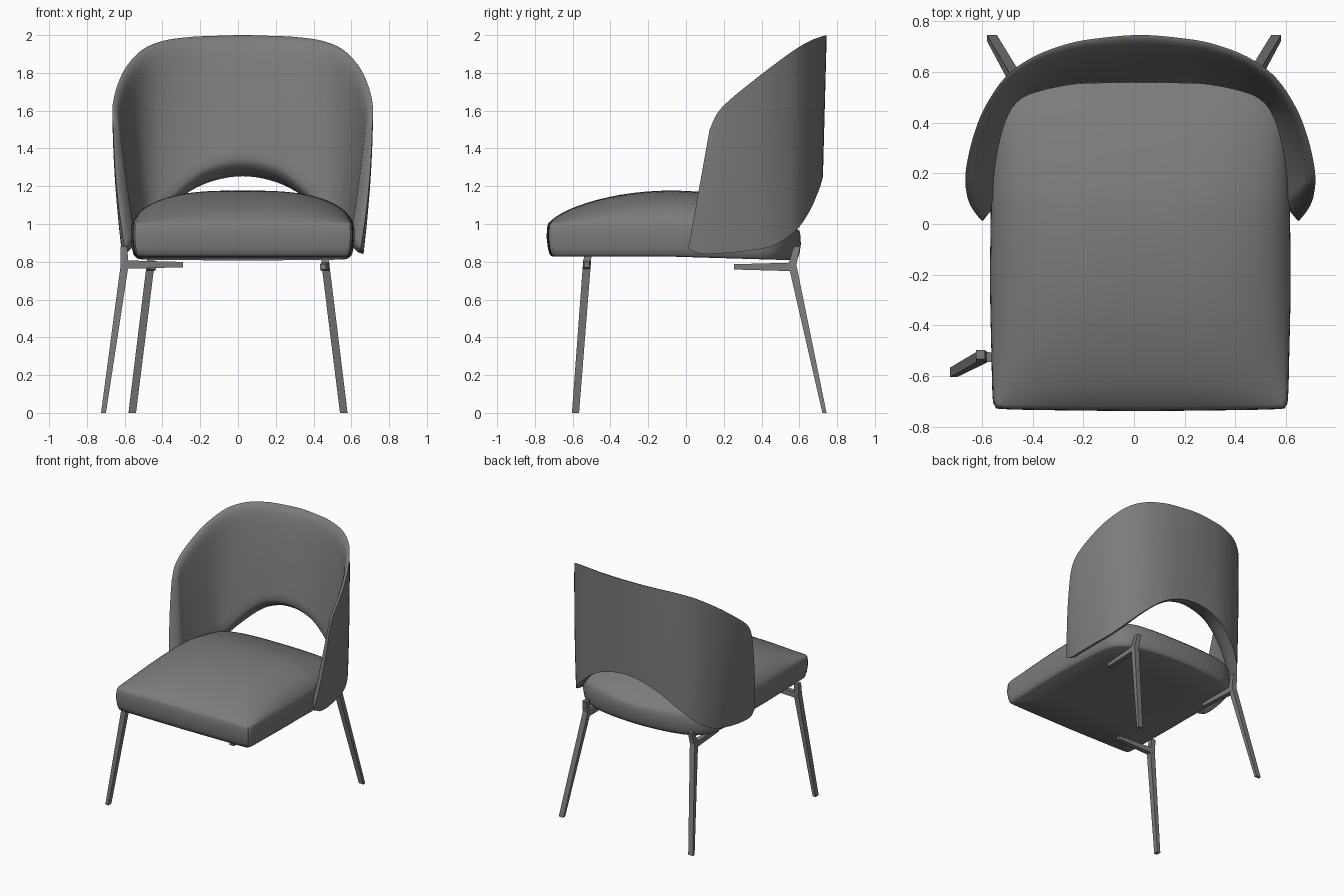
import bpy, bmesh, math
from mathutils import Vector

if "Cube" in bpy.data.objects:
    bpy.data.objects.remove(bpy.data.objects["Cube"], do_unlink=True)

CX = 0.025  # centre line of the upholstery

grey = bpy.data.materials.new("plain_grey")
grey.use_nodes = True
grey.diffuse_color = (0.2, 0.2, 0.2, 1)
grey.node_tree.nodes["Principled BSDF"].inputs["Base Color"].default_value = (0.2, 0.2, 0.2, 1)


def finish(name, bm, angle):
    bmesh.ops.recalc_face_normals(bm, faces=bm.faces)
    mesh = bpy.data.meshes.new(name)
    bm.to_mesh(mesh)
    bm.free()
    mesh.materials.append(grey)
    mesh.shade_smooth()
    mesh.set_sharp_from_angle(angle=math.radians(angle))
    obj = bpy.data.objects.new(name, mesh)
    bpy.context.collection.objects.link(obj)


def loft(loops):
    """Skin a row of closed loops and cap both ends."""
    bm = bmesh.new()
    rows = [[bm.verts.new(p) for p in loop] for loop in loops]
    n = len(rows[0])
    for a, b in zip(rows, rows[1:]):
        for i in range(n):
            j = (i + 1) % n
            bm.faces.new((a[i], a[j], b[j], b[i]))
    bm.faces.new(rows[0])
    bm.faces.new(rows[-1])
    return bm


def spline(points, t):
    """Catmull-Rom point at t in 0..1, mirrored at the start."""
    pts = [Vector(p) for p in points]
    f = min(t * (len(pts) - 1), len(pts) - 1.0001)
    i, f = int(f), f % 1
    p1, p2 = pts[i], pts[i + 1]
    p0 = pts[i - 1] if i else Vector((-p2.x, *p2[1:]))
    p3 = pts[i + 2] if i + 2 < len(pts) else 2 * p2 - p1
    return 0.5 * (2 * p1 + (p2 - p0) * f + (2 * p0 - 5 * p1 + 4 * p2 - p3) * f * f
                  + (3 * p1 - p0 - 3 * p2 + p3) * f ** 3)


# Backrest: half edges from the back centre to the wing tip
top_edge = [(0, .745, 2), (.15, .734, 1.996), (.28, .712, 1.99), (.42, .66, 1.97),
            (.53, .58, 1.924), (.613, .46, 1.838), (.66, .34, 1.745), (.685, .23, 1.655),
            (.69, .165, 1.585), (.685, .125, 1.5)]
low_edge = [(0, .725, 1.253), (.15, .72, 1.23), (.285, .7, 1.17), (.42, .65, 1.06),
            (.522, .575, .958), (.588, .46, .885), (.62, .34, .86), (.637, .2, .845),
            (.638, .08, .842), (.624, .012, .87)]


def shell(u, v):
    a = abs(u)
    p = spline(low_edge, a).lerp(spline(top_edge, a), v)
    p.x += 0.05 * a * v * (1 - v)
    return Vector((p.x * (1 if u >= 0 else -1), p.y, p.z))


def shell_section(u):
    a = abs(u)
    low = 0.185 - 0.1 * min(1, a / 0.52) ** 2
    tip = max(0, (a - 0.88) / 0.12)
    taper = max(0.25, math.sqrt(max(0, 1 - tip * tip)))
    loop = [shell(u, k / 14) for k in range(15)]
    # the inner face swells toward the bottom and rounds over at both rims
    for v in [1, .992, .975] + [.94 - k / 13 * .82 for k in range(14)] + [.08, .04, .015]:
        along = shell(min(1, u + .01), v) - shell(max(-1, u - .01), v)
        inward = Vector((along.y, -along.x, 0)).normalized()
        thick = 0.025 + (low - 0.025) * (1 - v) ** 0.7
        rim = min(1, math.sqrt((1 - v) / 0.05) + 0.1, math.sqrt(v / 0.1))
        loop.append(shell(u, v) + inward * thick * rim * taper)
    return [p + Vector((CX, 0, 0)) for p in loop]


steps = [k / 36 for k in range(34)] + [0.94, 0.96, 0.975, 0.988, 1]
columns = sorted({-s for s in steps} | set(steps))
finish("backrest", loft([shell_section(u) for u in columns]), 65)

# Seat cushion: rounded plan, stacked into side walls and a domed top
half_plan = [(0, .605), (.16, .597), (.3, .578), (.43, .543), (.522, .482), (.568, .39), (.583, .2),
             (.588, 0), (.59, -.25), (.585, -.5), (.58, -.68), (.57, -.715), (.54, -.727),
             (.3, -.732), (0, -.735)]
half = [spline([(x, y, 0) for x, y in half_plan], k / 56) for k in range(57)]
plan = half + [Vector((-p.x, p.y, 0)) for p in half[-2:0:-1]]
middle = Vector((0, -.08, 0))


def crown(q, scale):
    """Height of the domed top above its rim."""
    xn = min(1, abs(q.x) / 0.59)
    yn = min(1, abs(q.y + 0.08) / (0.685 if q.y > -0.08 else 0.655))
    rim = math.sqrt(1 - scale ** 30)
    return 0.177 * (1 - xn ** 3) ** 0.62 * (1 - yn ** 2) ** 0.74 * rim


def seat_ring(scale, height, domed=False):
    ring = []
    for p in plan:
        q = middle + (p - middle) * scale
        floor = 0.828 - 0.03 * max(0, q.y + 0.1)
        edge = 1.0 - 0.08 * max(0, q.y - 0.1)
        z = floor + (edge - floor) * height + (crown(q, scale) if domed else 0)
        ring.append((q.x + CX, q.y, z))
    return ring


rings = [seat_ring(.03, 0), seat_ring(.5, 0), seat_ring(.96, 0), seat_ring(.98, .06),
         seat_ring(.994, .25), seat_ring(1.004, .55), seat_ring(1.003, .8), seat_ring(.998, .95)]
for s in (.99, .975, .955, .93, .9, .86, .81, .75, .68, .6, .5, .4, .3, .2, .1, .02):
    rings.append(seat_ring(s, 1, True))
finish("seat_cushion", loft(rings), 50)

X, Y, Z = Vector((1, 0, 0)), Vector((0, 1, 0)), Vector((0, 0, 1))


def bar(p, q, e1, e2, size_p, size_q):
    """Tapered square bar from p to q."""
    corners = ((-1, -1), (1, -1), (1, 1), (-1, 1))
    return loft([[Vector(c) + e1 * a * s[0] / 2 + e2 * b * s[1] / 2 for a, b in corners]
                 for c, s in ((p, size_p), (q, size_q))])


def leg(name, foot, knee, head, arm, side, arm_axis):
    parts = [bar(foot, knee, X, Y, *side),
             bar(knee, head, X, Y, side[1], (.035, .035)),
             bar((knee[0], knee[1], arm[2]), arm, arm_axis, Z, (.04, .045), (.03, .028))]
    bm = bmesh.new()
    for part in parts:
        mesh = bpy.data.meshes.new("part")
        part.to_mesh(mesh)
        part.free()
        bm.from_mesh(mesh)
        bpy.data.meshes.remove(mesh)
    finish(name, bm, 20)


# Legs: splayed bars with a short upright and a support arm
for tag, s in (("left", 1), ("right", -1)):
    leg("back_leg_" + tag, (s * .56, .733, 0), (s * .463, .563, .785), (s * .455, .587, .88),
        (s * .45, .255, .773), ((.04, .022), (.042, .042)), X)
leg("front_leg_right", (-.712, -.585, 0), (-.6, -.525, .785), (-.605, -.515, .88),
    (-.29, -.525, .785), ((.026, .038), (.042, .042)), Y)
